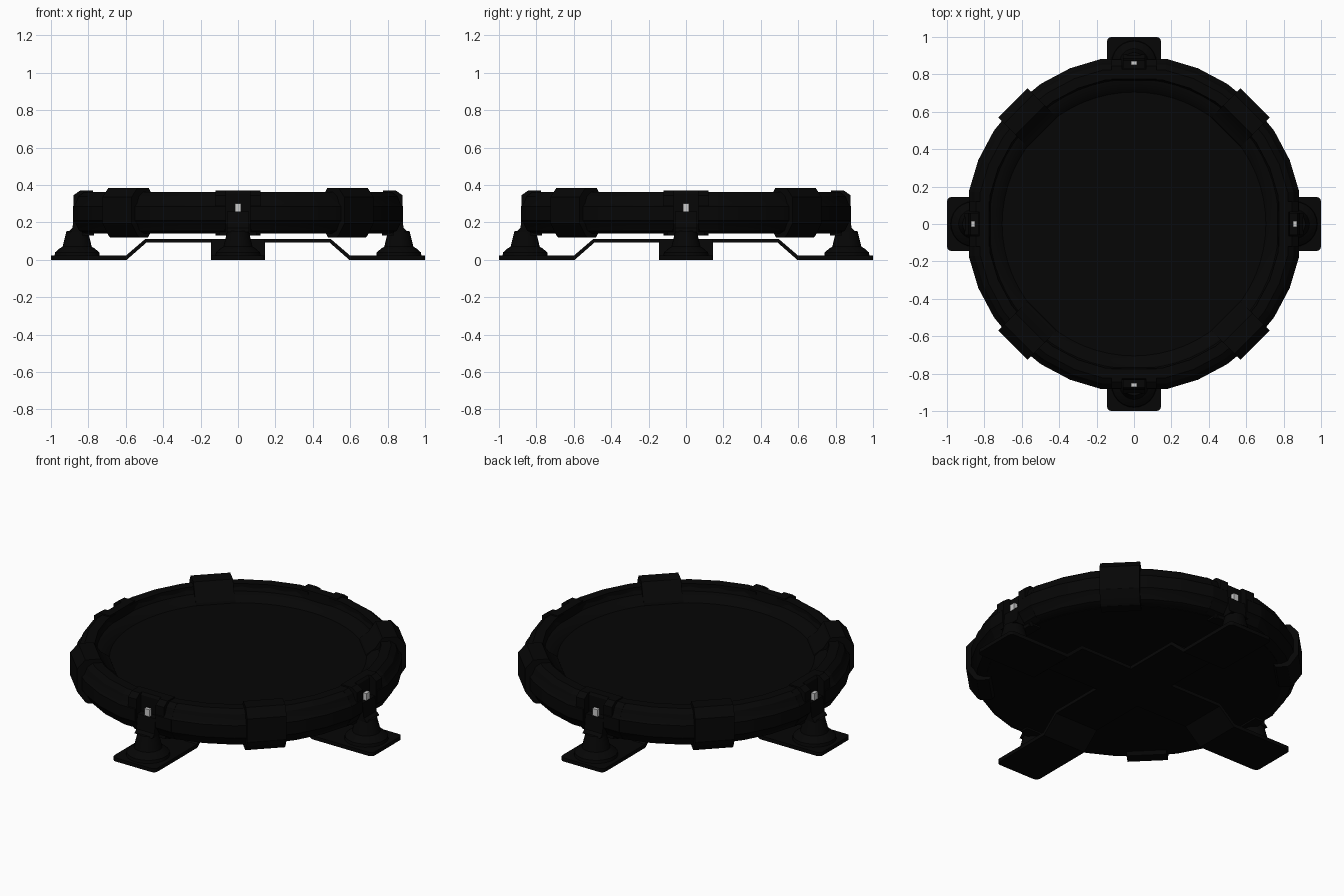
import bpy, bmesh, math
from mathutils import Matrix, Vector

cube = bpy.data.objects.get("Cube")
if cube:
    bpy.data.objects.remove(cube, do_unlink=True)


def material(name, value, rough):
    m = bpy.data.materials.new(name)
    m.use_nodes = True
    colour = (value, value, value, 1)
    m.diffuse_color = colour
    node = m.node_tree.nodes["Principled BSDF"]
    node.inputs["Base Color"].default_value = colour
    node.inputs["Roughness"].default_value = rough
    return m


BLACK = material("matte black", 0.0018, 0.7)
LIGHT = material("pale grey", 0.6, 0.5)


def finish(name, bm, mat=BLACK, angle=0.0, smooth=True):
    """Turn the bmesh into an object rotated about z."""
    bmesh.ops.recalc_face_normals(bm, faces=bm.faces)
    bm.transform(Matrix.Rotation(angle, 4, 'Z'))
    mesh = bpy.data.meshes.new(name)
    bm.to_mesh(mesh)
    bm.free()
    mesh.materials.append(mat)
    ob = bpy.data.objects.new(name, mesh)
    bpy.context.collection.objects.link(ob)
    if smooth:
        bpy.ops.object.select_all(action='DESELECT')
        ob.select_set(True)
        bpy.context.view_layer.objects.active = ob
        bpy.ops.object.shade_smooth_by_angle(angle=math.radians(30))
    return ob


def lathe(profile, start, end, steps, centre=0.0):
    """Sweep a closed (r, z) profile about a vertical axis at x = centre."""
    bm = bmesh.new()
    full = abs(end - start) > 359
    rings = []
    for i in range(steps if full else steps + 1):
        a = math.radians(start + (end - start) * i / steps)
        rings.append([bm.verts.new((centre + r * math.cos(a), r * math.sin(a), z))
                      for r, z in profile])
    n = len(profile)
    pairs = list(zip(rings, rings[1:])) + ([(rings[-1], rings[0])] if full else [])
    for a, b in pairs:
        for j in range(n):
            k = (j + 1) % n
            bm.faces.new((a[j], a[k], b[k], b[j]))
    if not full:
        bm.faces.new(rings[0])
        bm.faces.new(rings[-1])
    bmesh.ops.remove_doubles(bm, verts=bm.verts, dist=1e-5)
    return bm


def extrude(profile, y0, y1):
    """Extrude a closed (x, z) profile along y."""
    bm = bmesh.new()
    face = bm.faces.new([bm.verts.new((x, y0, z)) for x, z in profile])
    out = bmesh.ops.extrude_face_region(bm, geom=[face])
    moved = [v for v in out["geom"] if isinstance(v, bmesh.types.BMVert)]
    bmesh.ops.translate(bm, verts=moved, vec=Vector((0, y1 - y0, 0)))
    return bm


# Sunken floor, stepped up to the rim
floor = [(0, 0.14), (0.81, 0.14), (0.81, 0.355), (0.79, 0.355), (0.775, 0.32),
         (0.735, 0.31), (0.705, 0.282), (0, 0.282)]
finish("platform_floor", lathe(floor, 0, 360, 64))

# Four rim sections, a corner clamp on each
rim = [(0.785, 0.145), (0.83, 0.14), (0.865, 0.155), (0.885, 0.195), (0.90, 0.21),
       (0.90, 0.285), (0.885, 0.30), (0.87, 0.34), (0.84, 0.362), (0.785, 0.362)]
clamp = [(0.69, 0.27), (0.70, 0.295), (0.745, 0.325), (0.785, 0.385), (0.87, 0.385),
         (0.915, 0.335), (0.915, 0.195), (0.87, 0.13), (0.855, 0.12), (0.79, 0.12),
         (0.77, 0.15)]
for i in range(4):
    turn = math.radians(90 * i)
    finish(f"rim_section_{i + 1}", lathe(rim, 11, 79, 6), angle=turn)
    finish(f"rim_clamp_{i + 1}", extrude(clamp, -0.11, 0.11), angle=turn + math.pi / 4)

# Crossed support straps that dip down to the foot plates
upper = [(1, 0.022), (0.6, 0.022), (0.495, 0.112)]
lower = [(0.49, 0.092), (0.595, 0), (1, 0)]
half = upper + [(-x, z) for x, z in reversed(upper)]
strap = half + [(-x, z) for x, z in reversed(lower)] + lower
for i, name in enumerate(("side_strap", "front_back_strap")):
    bm = extrude(strap, -0.145, 0.145)
    ends = [e for e in bm.edges
            if all(abs(v.co.x) > 0.99 for v in e.verts)
            and abs(e.verts[0].co.y - e.verts[1].co.y) < 1e-4]
    bmesh.ops.bevel(bm, geom=ends, offset=0.025, segments=3, affect='EDGES', profile=0.5)
    finish(name, bm, angle=i * math.pi / 2)

# Feet: stepped pedestal, flared head, slotted bracket and small lamp
pedestal = [(0, 0.015), (0.122, 0.015), (0.118, 0.04), (0.095, 0.06), (0.078, 0.07),
            (0.057, 0.155), (0, 0.155)]
cheek = [(0.77, 0.13), (0.82, 0.13), (0.88, 0.21), (0.88, 0.345), (0.845, 0.37),
         (0.775, 0.37), (0.765, 0.30)]
back = [(0.77, 0.13), (0.835, 0.13), (0.835, 0.355), (0.825, 0.37), (0.775, 0.37),
        (0.765, 0.30)]
head = [(0.80, 0.15), (0.905, 0.15), (0.885, 0.17), (0.875, 0.258), (0.80, 0.258)]
lamp = [(0.85, 0.255), (0.872, 0.255), (0.872, 0.30), (0.85, 0.30)]
# Straight rim pieces closing the ring beside each bracket
rim_end = [(r * math.cos(math.radians(11)), z) for r, z in rim]
for i in range(4):
    turn = math.radians(90 * i)
    finish(f"foot_pedestal_{i + 1}", lathe(pedestal, 0, 360, 24, 0.86), angle=turn)
    for side, word in ((1, "left"), (-1, "right")):
        finish(f"bracket_{word}_cheek_{i + 1}",
               extrude(cheek, side * 0.065, side * 0.12), angle=turn)
        finish(f"rim_{word}_end_{i + 1}",
               extrude(rim_end, side * 0.07, side * 0.171), angle=turn)
    finish(f"bracket_back_{i + 1}", extrude(back, -0.1, 0.1), angle=turn)
    finish(f"foot_head_{i + 1}", extrude(head, -0.06, 0.06), angle=turn)
    finish(f"foot_lamp_{i + 1}", extrude(lamp, -0.017, 0.017), LIGHT, turn, False)
